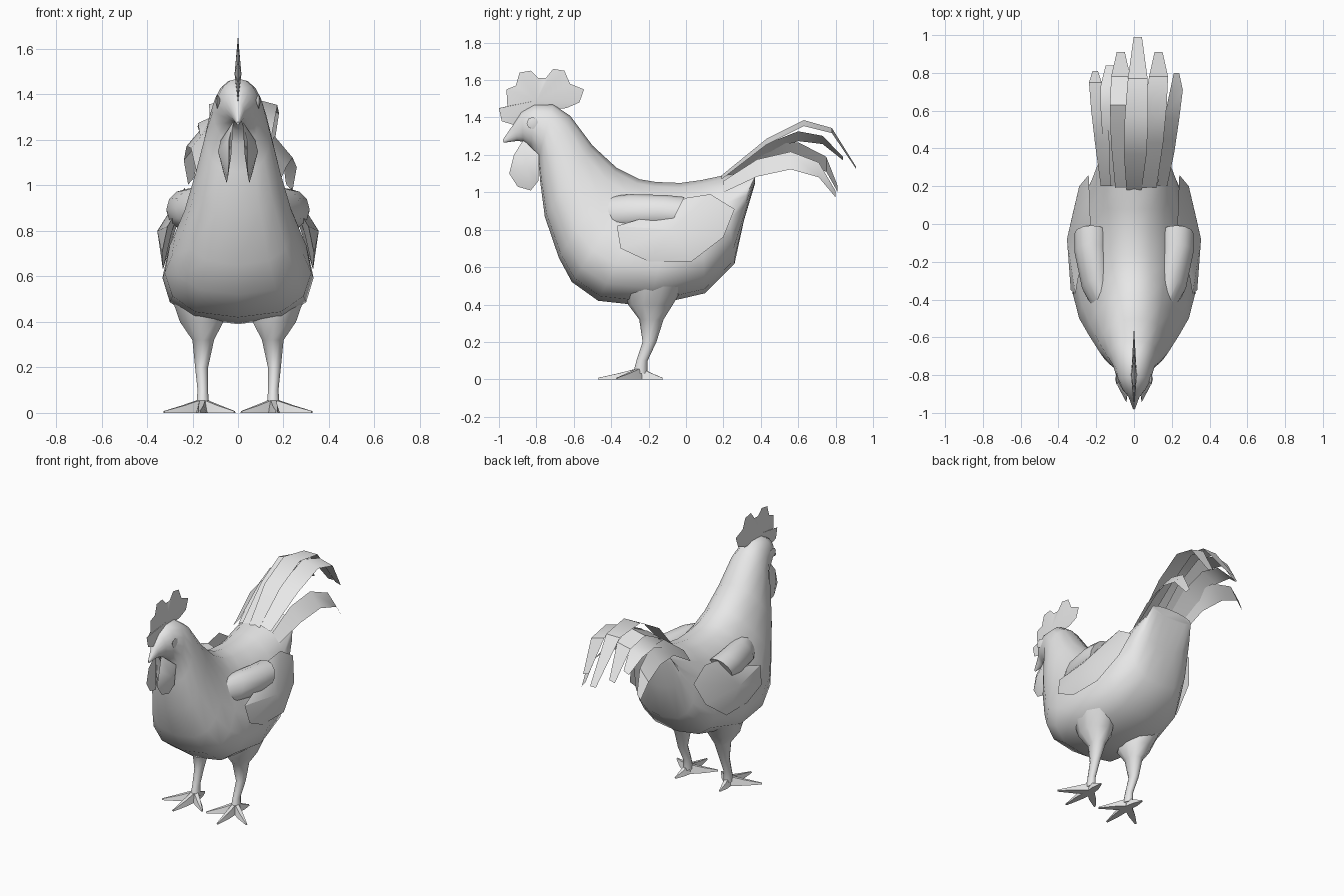
import bpy, bmesh, math
from mathutils import Vector

cube = bpy.data.objects.get("Cube")
if cube:
    bpy.data.objects.remove(cube, do_unlink=True)

plaster = bpy.data.materials.new("light_grey")
plaster.use_nodes = True
grey = (0.8, 0.8, 0.8, 1)
plaster.diffuse_color = grey
plaster.node_tree.nodes["Principled BSDF"].inputs["Base Color"].default_value = grey


def finish(name, bm, angle=40, closed=True):
    if closed:
        bmesh.ops.recalc_face_normals(bm, faces=bm.faces[:])
    mesh = bpy.data.meshes.new(name)
    bm.to_mesh(mesh)
    bm.free()
    mesh.materials.append(plaster)
    ob = bpy.data.objects.new(name, mesh)
    bpy.context.collection.objects.link(ob)
    bpy.ops.object.select_all(action='DESELECT')
    ob.select_set(True)
    bpy.context.view_layer.objects.active = ob
    bpy.ops.object.shade_smooth_by_angle(angle=math.radians(angle))


def loft(name, rings, angle=50):
    """Skin a list of equal point rings and close both ends."""
    bm = bmesh.new()
    loops = [[bm.verts.new(p) for p in ring] for ring in rings]
    n = len(loops[0])
    for a, b in zip(loops, loops[1:]):
        for i in range(n):
            j = (i + 1) % n
            bm.faces.new((a[i], a[j], b[j], b[i]))
    bm.faces.new(loops[0])
    bm.faces.new(loops[-1])
    finish(name, bm, angle)


def lens(name, outline, outer, inner, side=1, angle=40):
    """Closed plate: a rim of (x, y, z) points joined to two centre points."""
    bm = bmesh.new()
    rim = [bm.verts.new((x * side, y, z)) for x, y, z in outline]
    for c in (outer, inner):
        v = bm.verts.new((c[0] * side, c[1], c[2]))
        for i in range(len(rim)):
            bm.faces.new((rim[i], rim[(i + 1) % len(rim)], v))
    finish(name, bm, angle)


def oval(c, rx, a, n, bias=0.0, power=1.0):
    """Ring around c: half-width rx, half-axis vector a, fuller below by bias."""
    pts = []
    for i in range(n):
        t = math.tau * i / n
        s = math.copysign(abs(math.sin(t)) ** power, math.sin(t))
        pts.append(Vector(c) + Vector(a) * math.cos(t)
                   + Vector((rx * s * (1 - bias * math.cos(t)), 0, 0)))
    return pts


# Head, neck and body: top (y, z), bottom (y, z), half-width, low bias
sections = [
    (-.98, 1.28, -.975, 1.265, .006, 0),
    (-.925, 1.36, -.90, 1.275, .03, 0),
    (-.88, 1.43, -.87, 1.27, .062, 0),
    (-.81, 1.47, -.83, 1.24, .09, 0),
    (-.71, 1.47, -.79, 1.18, .11, 0),
    (-.62, 1.41, -.78, 1.06, .14, .1),
    (-.50, 1.25, -.755, .87, .185, .15),
    (-.37, 1.13, -.68, .65, .235, .25),
    (-.25, 1.07, -.61, .52, .275, .33),
    (-.16, 1.055, -.47, .42, .30, .38),
    (-.03, 1.05, -.20, .39, .305, .42),
    (.08, 1.065, .10, .46, .275, .32),
    (.20, 1.09, .26, .62, .225, .1),
    (.33, 1.11, .31, .85, .19, 0),
    (.37, 1.12, .37, 1.05, .16, 0),
]
body = []
for ty, tz, by, bz, w, bias in sections:
    mid = (0, (ty + by) / 2, (tz + bz) / 2)
    power = .8 if bias else 1
    body.append(oval(mid, w, (0, (ty - by) / 2, (tz - bz) / 2), 16, bias, power))
loft("body", body)

# Comb
comb = [(-.92, 1.36), (-.985, 1.38), (-1, 1.45), (-.955, 1.46), (-.96, 1.55),
        (-.91, 1.57), (-.89, 1.64), (-.83, 1.65), (-.79, 1.61), (-.75, 1.61),
        (-.71, 1.66), (-.65, 1.65), (-.62, 1.58), (-.545, 1.55), (-.57, 1.48),
        (-.64, 1.45), (-.75, 1.44)]
lens("comb", [(0, y, z) for y, z in comb], (.015, -.8, 1.49), (-.015, -.8, 1.49))

wattle = [(.02, -.87, 1.28), (.04, -.92, 1.2), (.04, -.945, 1.1), (.045, -.9, 1.03),
          (.05, -.83, 1.01), (.065, -.79, 1.06), (.075, -.785, 1.2)]
wing = [(.31, -.37, .82), (.335, -.35, .7), (.33, -.2, .63), (.33, .03, .63),
        (.29, .2, .76), (.24, .26, .91), (.235, .13, .99), (.23, 0, .97), (.28, -.2, .87)]
shoulder = [(.14, -.52, .90, .03, .07), (.195, -.34, .90, .08, .09),
            (.225, -.15, .895, .09, .09), (.225, -.05, .89, .09, .085)]
leg = [(.185, -.17, .50, .11, .16), (.16, -.19, .40, .10, .12), (.153, -.185, .32, .05, .065),
       (.16, -.195, .2, .03, .037), (.155, -.235, .1, .024, .03), (.155, -.245, .03, .03, .038)]
toes = [(.17, -.47), (.015, -.37), (.325, -.37), (.17, -.125)]

for side, label in ((1, "left"), (-1, "right")):
    # Face
    lens(label + "_wattle", wattle, (.088, -.855, 1.15), (.03, -.855, 1.13), side, 60)
    eye = [(.092, -.82 + .032 * math.cos(i * math.tau / 8), 1.37 + .032 * math.sin(i * math.tau / 8))
           for i in range(8)]
    lens(label + "_eye", eye, (.1, -.82, 1.37), (.07, -.82, 1.37), side)

    # Folded wing and shoulder
    lens(label + "_wing", wing, (.355, -.08, .8), (.29, -.08, .8), side, 30)
    loft(label + "_shoulder",
         [oval((x * side, y, z), rx, (0, rz * .5, rz), 12) for x, y, z, rx, rz in shoulder])

    # Leg and foot
    loft(label + "_leg",
         [oval((x * side, y, z), rx, (0, ry, 0), 10) for x, y, z, rx, ry in leg])
    ankle = Vector((.155 * side, -.245, 0))
    for k, (x, y) in enumerate(toes):
        tip = Vector((x * side, y, 0))
        along = (tip - ankle).normalized()
        across = Vector((-along.y, along.x, 0))
        rings = []
        for f, w, h in ((-.05, .026, .065), (.5, .022, .033), (1, .006, .008)):
            c = ankle.lerp(tip, f)
            rings.append([c + across * w, c + across * w * .5 + Vector((0, 0, h)),
                          c - across * w * .5 + Vector((0, 0, h)), c - across * w])
        loft(f"{label}_toe_{k + 1}", rings, 60)

# Tail feathers: base x, tip x, roll in degrees, (y, z) path
high = [(.18, 1.08), (.37, 1.29), (.57, 1.40), (.77, 1.37), (.99, 1.10)]
upper = [(.19, 1.08), (.43, 1.27), (.63, 1.37), (.78, 1.33), (.91, 1.13)]
middle = [(.2, 1.07), (.42, 1.23), (.6, 1.30), (.73, 1.28), (.84, 1.18)]
lower = [(.2, 1.06), (.43, 1.21), (.6, 1.22), (.75, 1.15), (.81, 1.02)]
lowest = [(.2, 1.03), (.38, 1.13), (.56, 1.17), (.71, 1.12), (.80, .99)]
feathers = [(0, .02, 0, high), (.08, .13, 15, upper), (-.06, -.07, -12, upper),
            (-.1, -.13, -25, middle), (.15, .225, 50, lowest), (-.15, -.205, -50, lower)]
for k, (x0, x1, roll, path) in enumerate(feathers):
    r = math.radians(roll)
    across = Vector((math.cos(r), 0, -math.sin(r)))
    bm = bmesh.new()
    pairs = []
    for i, ((y, z), w) in enumerate(zip(path, (.04, .06, .062, .052, .022))):
        c = Vector((x0 + (x1 - x0) * min(1, i / 3), y, z))
        pairs.append((bm.verts.new(c - across * w), bm.verts.new(c + across * w)))
    for a, b in zip(pairs, pairs[1:]):
        bm.faces.new((a[0], a[1], b[1], b[0]))
    finish(f"tail_feather_{k + 1}", bm, 40, closed=False)
